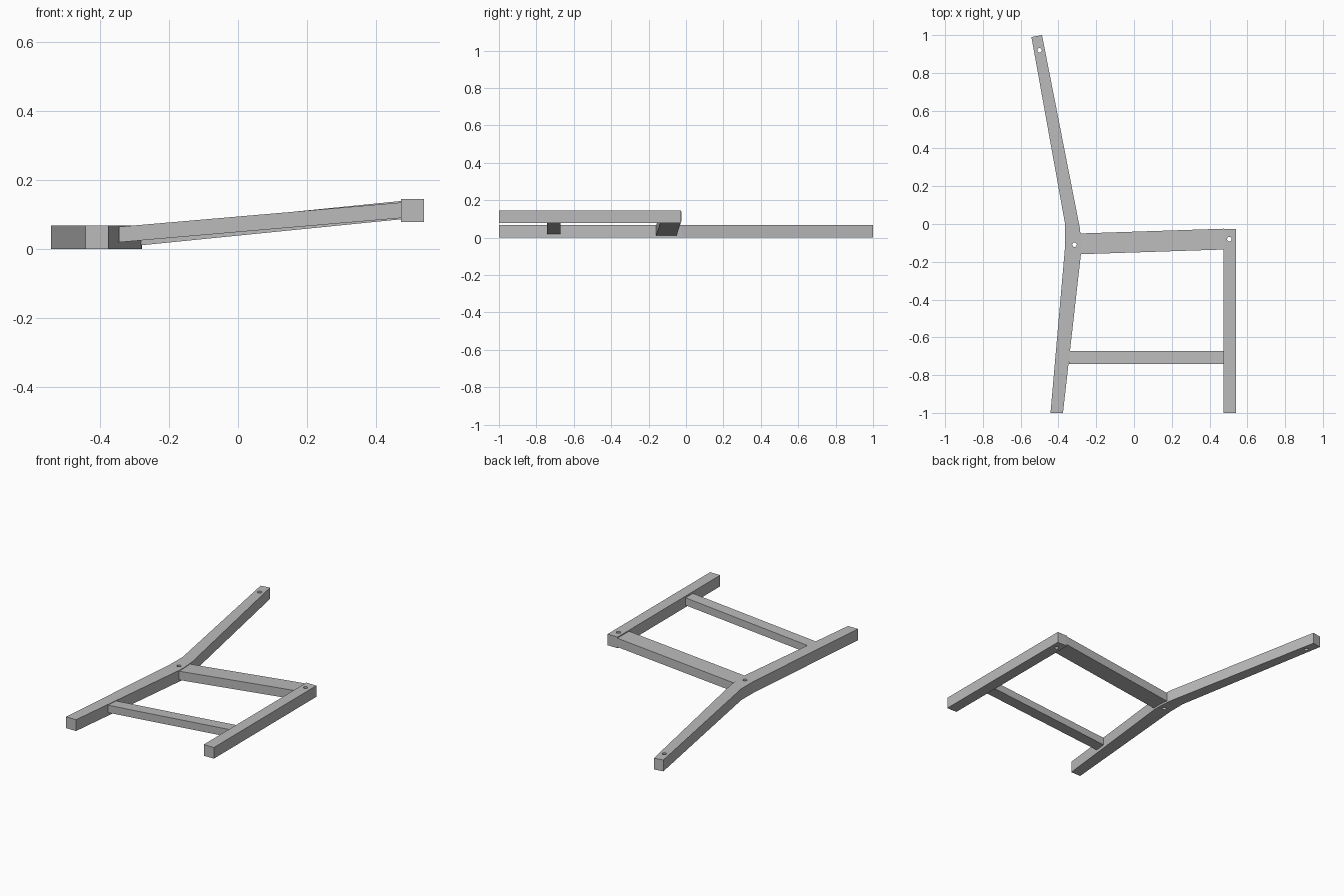
import bpy
import bmesh

cube = bpy.data.objects.get("Cube")
if cube:
    bpy.data.objects.remove(cube, do_unlink=True)

GREY = (0.5, 0.5, 0.5, 1.0)
mat = bpy.data.materials.new("plain grey")
mat.use_nodes = True
mat.diffuse_color = GREY
mat.node_tree.nodes["Principled BSDF"].inputs["Base Color"].default_value = GREY


def prism(name, outline, bottom, height, rise=0.0):
    """Extrude an xy outline upwards; rise tilts it in z along x."""
    bm = bmesh.new()
    face = bm.faces.new([bm.verts.new((x, y, bottom)) for x, y in outline])
    top = bmesh.ops.extrude_face_region(bm, geom=[face])["geom"]
    verts = [v for v in top if isinstance(v, bmesh.types.BMVert)]
    bmesh.ops.translate(bm, vec=(0, 0, height), verts=verts)
    x0 = min(x for x, _ in outline)
    for v in bm.verts:
        v.co.z += rise * (v.co.x - x0)
    bmesh.ops.recalc_face_normals(bm, faces=bm.faces)
    mesh = bpy.data.meshes.new(name)
    bm.to_mesh(mesh)
    bm.free()
    mesh.materials.append(mat)
    obj = bpy.data.objects.new(name, mesh)
    bpy.context.collection.objects.link(obj)
    return obj


def drill(obj, x, y):
    """Cut a small round bolt hole straight through a part."""
    bpy.ops.mesh.primitive_cylinder_add(vertices=16, radius=0.012, depth=1, location=(x, y, 0))
    cutter = bpy.context.object
    cutter.name = "hole_cutter"
    cutter.data.materials.append(mat)
    cutter.hide_render = True
    cutter.hide_set(True)
    cutter.display_type = 'WIRE'
    mod = obj.modifiers.new("bolt_hole", 'BOOLEAN')
    mod.operation = 'DIFFERENCE'
    mod.solver = 'EXACT'
    mod.object = cutter


# Bent rear leg that continues into the backrest post
rear_leg = prism("rear_leg", [
    (-0.442, -1.0), (-0.376, -1.0), (-0.28, -0.15), (-0.279, -0.11),
    (-0.286, -0.025), (-0.487, 1.0), (-0.543, 0.99),
    (-0.364, -0.005), (-0.365, -0.12)], 0.0, 0.068)
drill(rear_leg, -0.5, 0.92)
drill(rear_leg, -0.315, -0.11)

# Straight front leg, raised above the rear one
front_leg = prism("front_leg", [
    (0.473, -1.0), (0.54, -1.0), (0.54, -0.027), (0.473, -0.027)], 0.079, 0.067)
drill(front_leg, 0.505, -0.08)

# Seat rail and lower stretcher, sloping up from rear leg to front leg
prism("seat_rail", [
    (-0.284, -0.16), (0.476, -0.135), (0.476, -0.025), (-0.284, -0.05)],
    0.011, 0.053, 0.1)
prism("stretcher", [
    (-0.345, -0.742), (0.476, -0.742), (0.476, -0.672), (-0.345, -0.672)],
    0.02, 0.045, 0.086)
